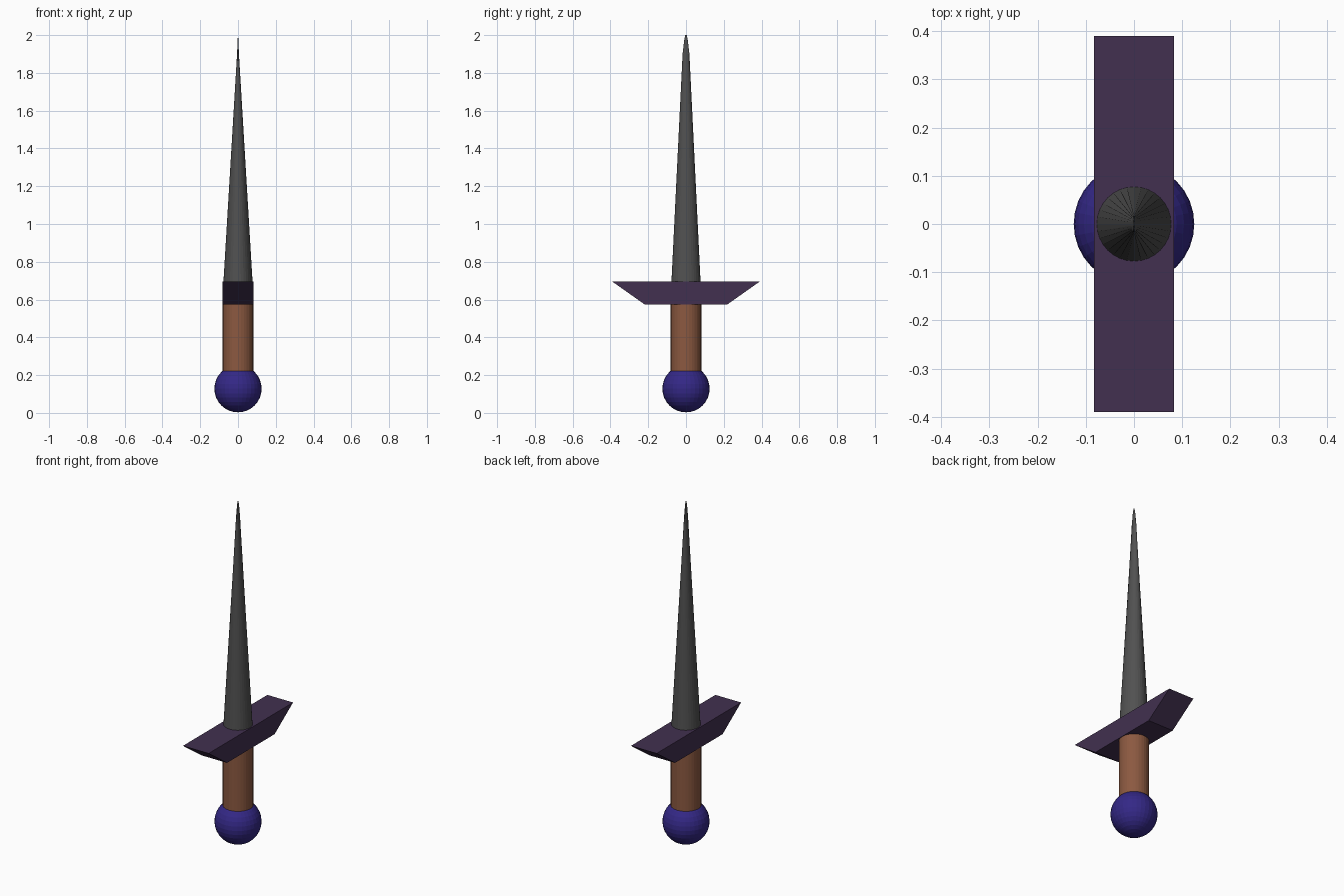
import bpy
import bmesh
from math import cos, sin, tau

cube = bpy.data.objects.get("Cube")
if cube:
    bpy.data.objects.remove(cube)


def material(name, rgb):
    m = bpy.data.materials.new(name)
    m.use_nodes = True
    color = (*rgb, 1)
    m.diffuse_color = color
    m.node_tree.nodes["Principled BSDF"].inputs["Base Color"].default_value = color
    return m


def finish(name, bm, mat):
    bmesh.ops.recalc_face_normals(bm, faces=bm.faces)
    mesh = bpy.data.meshes.new(name)
    bm.to_mesh(mesh)
    bm.free()
    mesh.materials.append(mat)
    obj = bpy.data.objects.new(name, mesh)
    bpy.context.collection.objects.link(obj)
    return obj


def loft(name, sections, mat, sides=32):
    """Skin a stack of ellipses given as (z, x radius, y radius)."""
    bm = bmesh.new()
    rings = [[bm.verts.new((rx * cos(tau * i / sides), ry * sin(tau * i / sides), z))
              for i in range(sides)] for z, rx, ry in sections]
    for low, high in zip(rings, rings[1:]):
        for i in range(sides):
            j = (i + 1) % sides
            bm.faces.new((low[i], low[j], high[j], high[i]))
    bm.faces.new(rings[0])
    bm.faces.new(rings[-1])
    return finish(name, bm, mat)


steel = material("dark steel", (0.082, 0.082, 0.082))
leather = material("brown leather", (0.26, 0.1, 0.052))
purple = material("dark purple", (0.054, 0.03, 0.08))
blue = material("deep blue", (0.034, 0.021, 0.24))

# Round pommel
bm = bmesh.new()
bmesh.ops.create_uvsphere(bm, u_segments=32, v_segments=16, radius=0.125)
bmesh.ops.translate(bm, verts=bm.verts, vec=(0, 0, 0.128))
finish("pommel", bm, blue)

# Straight grip
loft("grip", [(0.2, 0.081, 0.081), (0.6, 0.081, 0.081)], leather)

# Crossguard: a bar whose ends slope in towards the grip
bm = bmesh.new()
profile = [(-0.22, 0.575), (0.22, 0.575), (0.39, 0.695), (-0.39, 0.695)]
face = bm.faces.new([bm.verts.new((-0.083, y, z)) for y, z in profile])
side = bmesh.ops.extrude_face_region(bm, geom=[face])["geom"]
bmesh.ops.translate(bm, vec=(0.166, 0, 0),
                    verts=[v for v in side if isinstance(v, bmesh.types.BMVert)])
finish("crossguard", bm, purple)

# Tapering blade, flattened towards the tip
loft("blade", [(0.66, 0.079, 0.079), (0.695, 0.077, 0.077),
               (1.9, 0.005, 0.018), (1.97, 0.002, 0.010), (2.0, 0.0006, 0.004)], steel)
